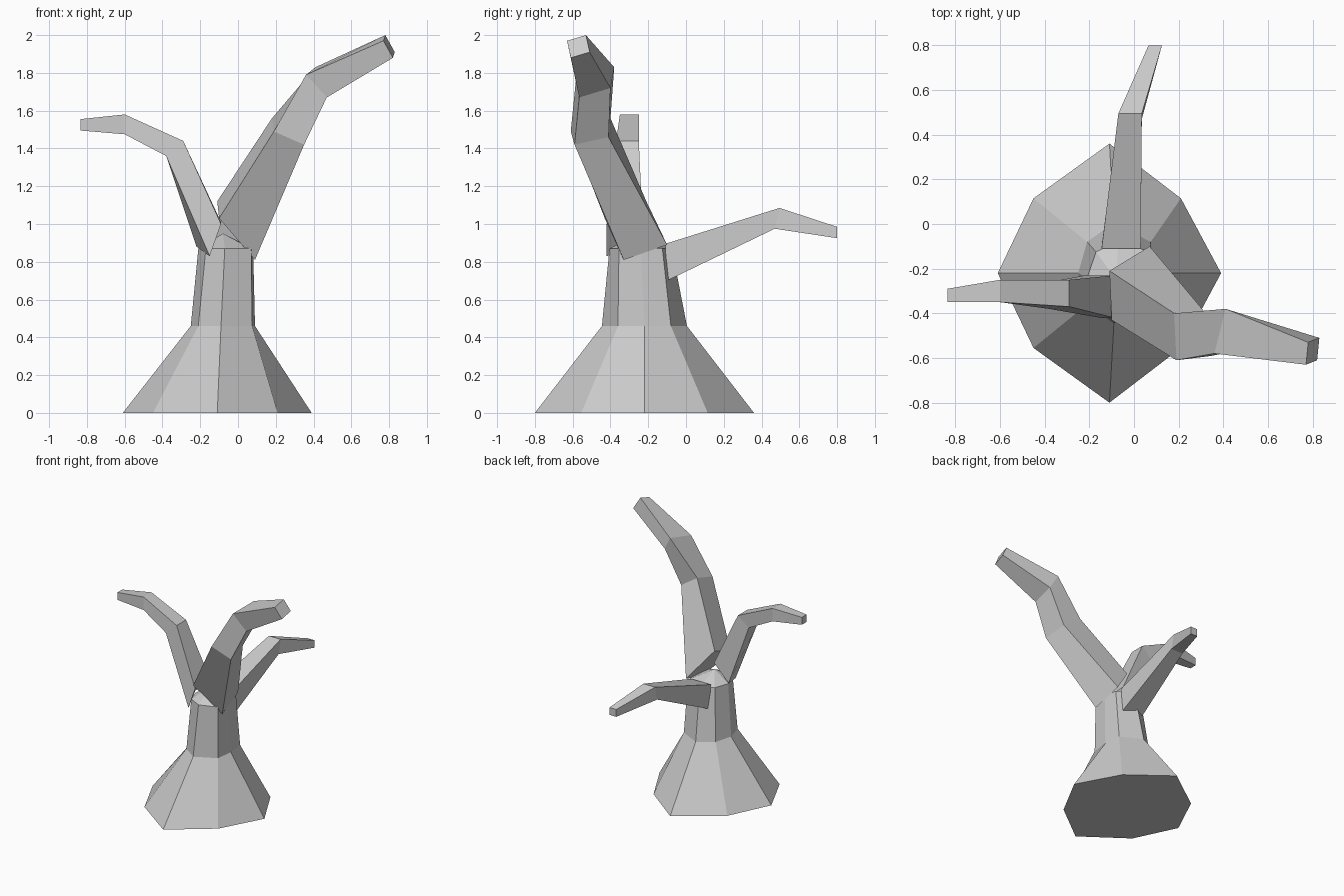
import bpy
import bmesh
from mathutils import Vector

cube = bpy.data.objects.get("Cube")
if cube:
    bpy.data.objects.remove(cube, do_unlink=True)

bark = bpy.data.materials.new("light_grey_bark")
bark.use_nodes = True
colour = (0.6, 0.6, 0.6, 1)
bark.diffuse_color = colour
bark.node_tree.nodes["Principled BSDF"].inputs["Base Color"].default_value = colour


def loft(name, rings, apex=None):
    """Skin a chain of equal-sized rings and close both ends."""
    bm = bmesh.new()
    loops = [[bm.verts.new(p) for p in ring] for ring in rings]
    count = len(loops[0])
    for low, high in zip(loops, loops[1:]):
        for i in range(count):
            j = (i + 1) % count
            bm.faces.new((low[i], low[j], high[j], high[i]))
    bm.faces.new(loops[0][::-1])
    if apex:
        tip = bm.verts.new(apex)
        for i in range(count):
            bm.faces.new((loops[-1][i], loops[-1][(i + 1) % count], tip))
    else:
        bm.faces.new(loops[-1])
    bmesh.ops.recalc_face_normals(bm, faces=bm.faces)
    mesh = bpy.data.meshes.new(name)
    bm.to_mesh(mesh)
    bm.free()
    mesh.materials.append(bark)
    obj = bpy.data.objects.new(name, mesh)
    bpy.context.collection.objects.link(obj)
    return obj


def octagon(centre, z, left, right, depth, diag_left, diag_right, diag_depth):
    """Eight-sided trunk ring, starting at the front point."""
    offsets = [(0, -depth), (diag_right, -diag_depth), (right, 0),
               (diag_right, diag_depth), (0, depth), (-diag_left, diag_depth),
               (-left, 0), (-diag_left, -diag_depth)]
    return [Vector((centre[0] + x, centre[1] + y, z)) for x, y in offsets]


# Trunk with flared foot
loft("trunk", [
    octagon((-0.11, -0.22), 0, 0.5, 0.5, 0.58, 0.34, 0.32, 0.335),
    octagon((-0.09, -0.22), 0.46, 0.16, 0.18, 0.225, 0.12, 0.165, 0.14),
    octagon((-0.07, -0.24), 0.87, 0.14, 0.15, 0.165, 0.1, 0.14, 0.115),
], apex=(-0.08, -0.25, 0.95))

# Branch rings run: top back, bottom back, bottom front, top front
loft("large_left_branch", [
    [(-0.11, -0.21, 1.12), (0.07, -0.1, 0.89), (0.09, -0.33, 0.81), (-0.1, -0.43, 1.03)],
    [(0.18, -0.4, 1.56), (0.33, -0.41, 1.46), (0.35, -0.59, 1.42), (0.19, -0.61, 1.49)],
    [(0.41, -0.38, 1.83), (0.47, -0.4, 1.72), (0.47, -0.565, 1.67), (0.36, -0.58, 1.79)],
    [(0.78, -0.53, 2), (0.83, -0.51, 1.91), (0.82, -0.61, 1.88), (0.77, -0.63, 1.97)],
])
loft("right_branch", [
    [(-0.09, -0.23, 1.01), (-0.22, -0.23, 0.88), (-0.15, -0.42, 0.83), (-0.09, -0.42, 1)],
    [(-0.29, -0.25, 1.44), (-0.38, -0.26, 1.36), (-0.38, -0.38, 1.36), (-0.29, -0.37, 1.44)],
    [(-0.6, -0.25, 1.58), (-0.6, -0.25, 1.475), (-0.6, -0.35, 1.475), (-0.6, -0.35, 1.58)],
    [(-0.835, -0.29, 1.555), (-0.835, -0.29, 1.495), (-0.835, -0.35, 1.495), (-0.835, -0.35, 1.555)],
])


def upright_quad(x_min, x_max, y_low, y_high, z_low, z_high):
    return [(x_min, y_low, z_low), (x_max, y_low, z_low),
            (x_max, y_high, z_high), (x_min, y_high, z_high)]


loft("back_branch", [
    upright_quad(-0.145, 0.03, -0.1, -0.11, 0.7, 0.895),
    upright_quad(-0.07, 0.035, 0.47, 0.495, 0.975, 1.085),
    upright_quad(0.065, 0.125, 0.8, 0.8, 0.925, 0.985),
])
